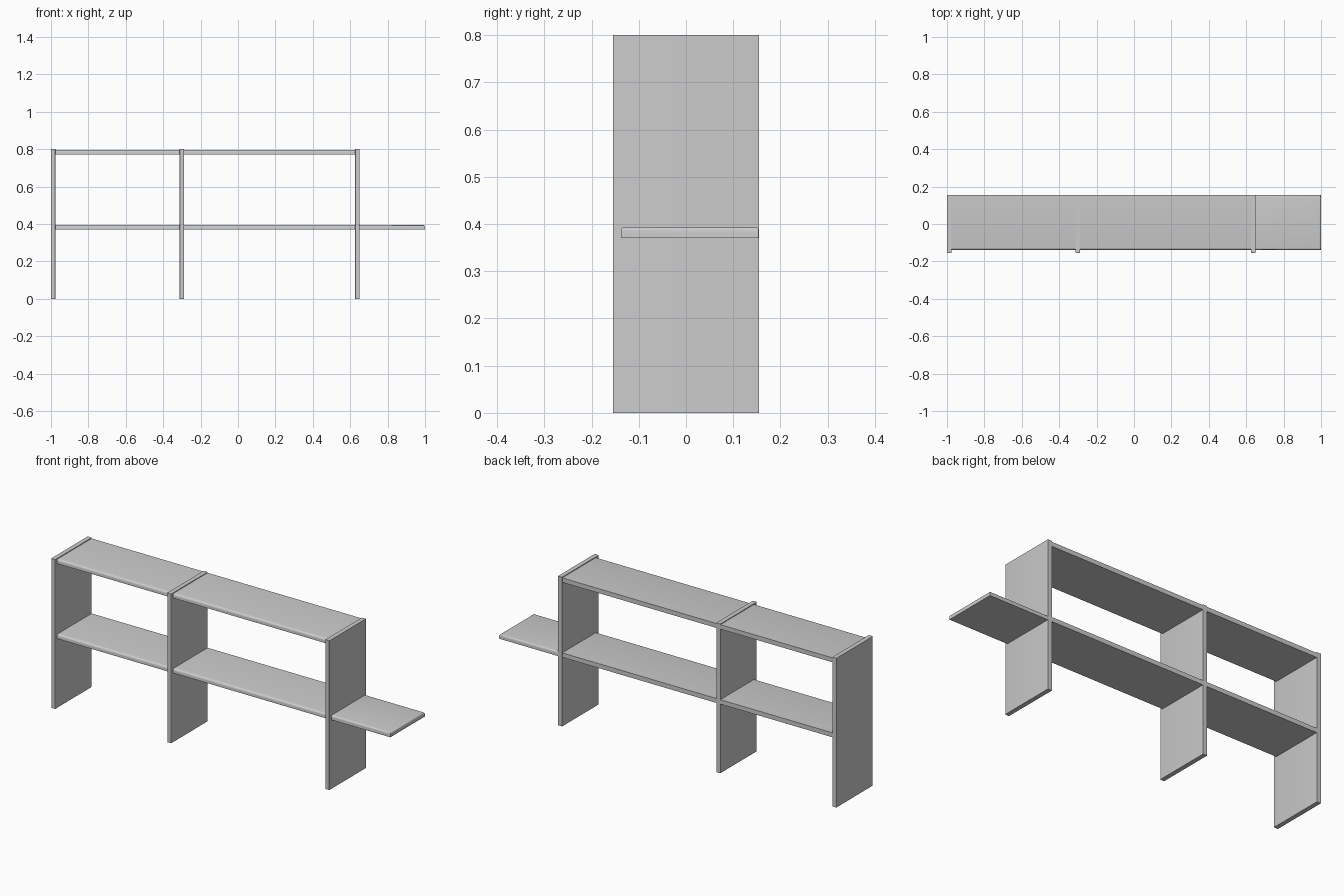
import bpy, bmesh

if "Cube" in bpy.data.objects:
    bpy.data.objects.remove(bpy.data.objects["Cube"])

def board(name, lo, hi, pick, radius):
    """Box from lo to hi, rounding the edges chosen by pick(midpoint test)."""
    me = bpy.data.meshes.new(name)
    bm = bmesh.new()
    bmesh.ops.create_cube(bm, size=1)
    edges = [e for e in bm.edges if pick((e.verts[0].co + e.verts[1].co) / 2)]
    for v in bm.verts:
        v.co = [l + (c + 0.5) * (h - l) for l, h, c in zip(lo, hi, v.co)]
    bmesh.ops.bevel(bm, geom=edges, offset=radius, segments=4, profile=0.5,
                    affect='EDGES', clamp_overlap=True)
    bm.to_mesh(me)
    bm.free()
    ob = bpy.data.objects.new(name, me)
    bpy.context.collection.objects.link(ob)
    bpy.context.view_layer.objects.active = ob
    ob.select_set(True)
    bpy.ops.object.shade_smooth_by_angle()
    ob.select_set(False)

T = 0.024                        # board thickness
posts = [-1.0, -0.312, 0.626]    # left faces of the uprights

# Upright panels, front vertical edges slightly rounded
for i, x in enumerate(posts):
    board(f"upright_{i + 1}", (x, -0.155, 0), (x + T, 0.155, 0.8),
          lambda m: m.y < -0.4 and abs(m.z) < 0.1, 0.003)

# Shelves between uprights, top front edge rounded
for level, z in (("middle", 0.394), ("top", 0.796)):
    for i in range(2):
        board(f"{level}_shelf_{i + 1}", (posts[i] + T, -0.138, z - T),
              (posts[i + 1], 0.154, z),
              lambda m: m.y < -0.4 and m.z > 0.4, 0.011)

# Overhanging side shelf, rounded on its three free top edges
board("side_shelf", (posts[2] + T, -0.138, 0.37), (1.0, 0.154, 0.394),
      lambda m: m.z > 0.4 and m.x > -0.4, 0.009)
